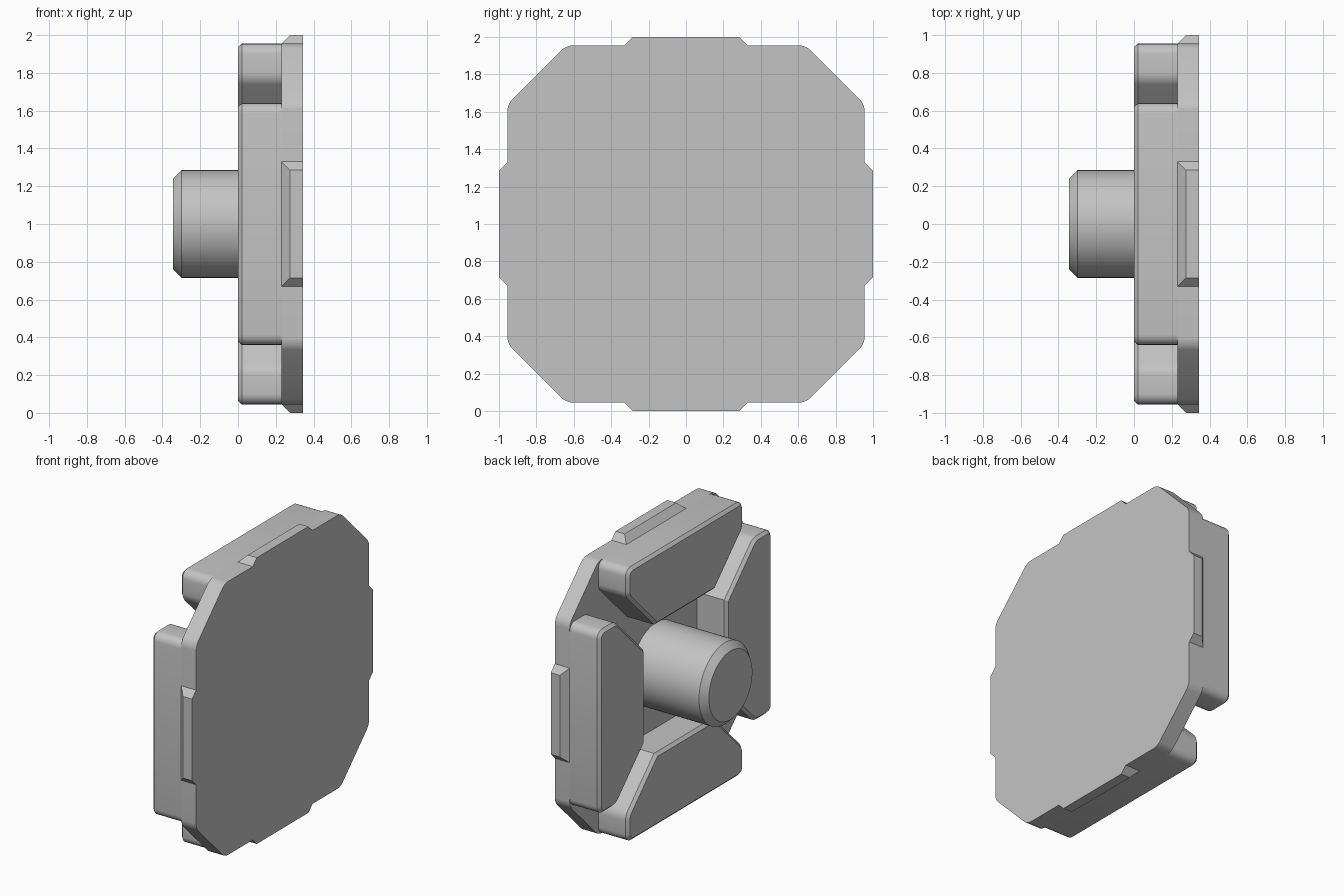
import bpy, bmesh, math
from mathutils import Matrix, Vector

cube = bpy.data.objects.get("Cube")
if cube:
    bpy.data.objects.remove(cube, do_unlink=True)

grey = bpy.data.materials.new("plain_grey")
grey.use_nodes = True
grey.diffuse_color = (0.55, 0.55, 0.55, 1)
grey.node_tree.nodes["Principled BSDF"].inputs["Base Color"].default_value = (0.55, 0.55, 0.55, 1)

BACK, MID, FACE = 0.0, 0.23, 0.345   # x of lug face, plate back, plate face
HALF, CORNER = 0.955, 0.64           # half size of plate, start of cut corner


def finish(bm, name, turn=0):
    """Turn about the shaft axis, lift to the ground and add to the scene."""
    bmesh.ops.recalc_face_normals(bm, faces=bm.faces)
    bm.transform(Matrix.Translation((0, 0, 1)) @ Matrix.Rotation(turn, 4, 'X'))
    mesh = bpy.data.meshes.new(name)
    bm.to_mesh(mesh)
    bm.free()
    mesh.materials.append(grey)
    obj = bpy.data.objects.new(name, mesh)
    bpy.context.collection.objects.link(obj)
    bpy.ops.object.select_all(action='DESELECT')
    obj.select_set(True)
    bpy.context.view_layer.objects.active = obj
    bpy.ops.object.shade_smooth_by_angle(angle=math.radians(30))
    return obj


def prism(points, x0, x1):
    """Extrude a (y, z) outline along x."""
    bm = bmesh.new()
    face = bm.faces.new([bm.verts.new((x0, y, z)) for y, z in points])
    new = bmesh.ops.extrude_face_region(bm, geom=[face])["geom"]
    bmesh.ops.translate(bm, verts=[v for v in new if isinstance(v, bmesh.types.BMVert)],
                        vec=(x1 - x0, 0, 0))
    bmesh.ops.recalc_face_normals(bm, faces=bm.faces)
    return bm


def round_corners(bm, size, test=lambda v: True):
    """Round the edges that run along x."""
    edges = [e for e in bm.edges
             if abs(e.verts[0].co.x - e.verts[1].co.x) > 0.05 and test(e.verts[0].co)]
    bmesh.ops.bevel(bm, geom=edges, offset=size, segments=5, profile=0.5, affect='EDGES')


# Plate with cut corners
quarter = [(CORNER, HALF), (HALF, CORNER)]
outline = []
for i in range(4):
    a = -i * math.pi / 2
    outline += [(y * math.cos(a) - z * math.sin(a), y * math.sin(a) + z * math.cos(a))
                for y, z in quarter]
plate = prism(outline, MID, FACE)
round_corners(plate, 0.035)
finish(plate, "plate")

# Four lugs and four edge tabs around the shaft
for i, side in enumerate(("top", "front", "bottom", "back")):
    turn = i * math.pi / 2

    right = [(CORNER, HALF), (CORNER, 0.765), (0.325, 0.45)]
    lug = prism(right + [(-y, z) for y, z in reversed(right)], BACK, MID)
    round_corners(lug, 0.055, lambda v: v.z > 0.9)
    round_corners(lug, 0.035, lambda v: 0.7 < v.z < 0.8)
    rim = [e for e in lug.edges if all(abs(v.co.x - BACK) < 1e-5 for v in e.verts)]
    bmesh.ops.bevel(lug, geom=rim, offset=0.02, segments=1, affect='EDGES')
    finish(lug, side + "_lug", turn)

    tab = prism([(-0.33, HALF), (0.33, HALF), (0.285, 1), (-0.285, 1)], MID, FACE)
    for v in tab.verts:
        if v.co.z > 0.99 and v.co.x < MID + 0.01:
            v.co.x += 0.045
    finish(tab, side + "_tab", turn)

# Shaft with a chamfered end, spun from a profile
shaft = bmesh.new()
profile = [shaft.verts.new(p) for p in
           ((MID, 0, 0.285), (-0.30, 0, 0.285), (-FACE, 0, 0.24))]
edges = [shaft.edges.new(pair) for pair in zip(profile, profile[1:])]
bmesh.ops.spin(shaft, geom=profile + edges, cent=(0, 0, 0), axis=Vector((1, 0, 0)),
               angle=math.tau, steps=64)
bmesh.ops.remove_doubles(shaft, verts=shaft.verts, dist=1e-4)
bmesh.ops.holes_fill(shaft, edges=[e for e in shaft.edges if e.is_boundary], sides=0)
finish(shaft, "shaft")
